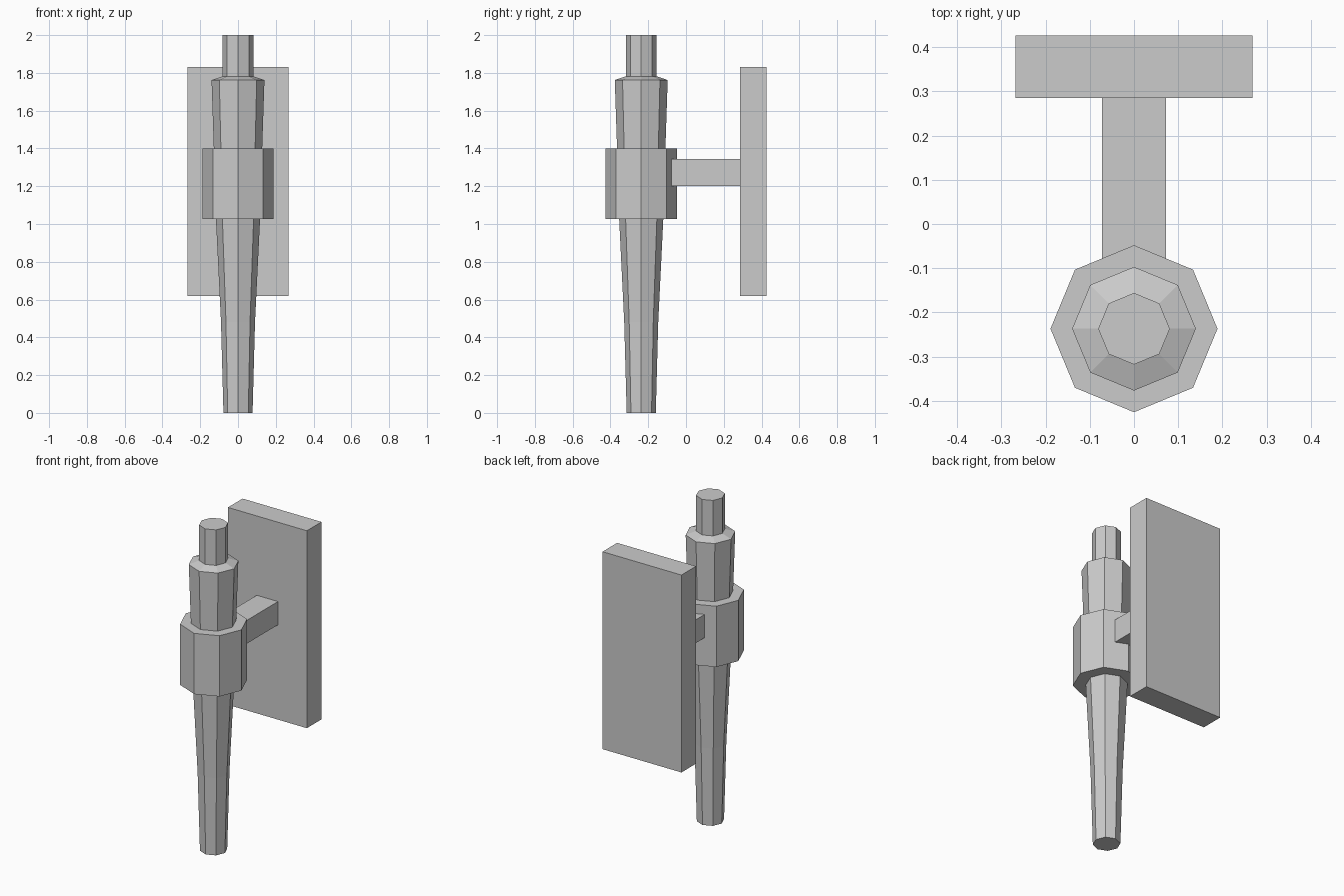
import bpy, bmesh
from math import cos, sin, pi

if "Cube" in bpy.data.objects:
    bpy.data.objects.remove(bpy.data.objects["Cube"])

AXIS_Y = -0.237  # torch axis position
SIDES = 8


def finish(name, bm):
    bmesh.ops.recalc_face_normals(bm, faces=bm.faces[:])
    mesh = bpy.data.meshes.new(name)
    bm.to_mesh(mesh)
    bm.free()
    obj = bpy.data.objects.new(name, mesh)
    bpy.context.collection.objects.link(obj)
    return obj


def turned(name, profile):
    """Eight-sided closed solid from (radius, z) pairs."""
    bm = bmesh.new()
    rings = [[bm.verts.new((r * cos(2 * pi * i / SIDES),
                            AXIS_Y + r * sin(2 * pi * i / SIDES), z))
              for i in range(SIDES)] for r, z in profile]
    for a, b in zip(rings, rings[1:]):
        for i in range(SIDES):
            j = (i + 1) % SIDES
            bm.faces.new((a[i], a[j], b[j], b[i]))
    bm.faces.new(rings[0])
    bm.faces.new(rings[-1])
    return finish(name, bm)


def box(name, lo, hi):
    bm = bmesh.new()
    bmesh.ops.create_cube(bm, size=1)
    for v in bm.verts:
        v.co = [(h + l) / 2 + c * (h - l) for l, h, c in zip(lo, hi, v.co)]
    return finish(name, bm)


# Tapered shaft with shoulder and narrow tip
turned("torch_shaft", [(0.077, 0), (0.09, 0.48), (0.117, 1.03), (0.128, 1.4),
                       (0.14, 1.762), (0.081, 1.782), (0.081, 2.0)])
# Collar gripping the shaft
turned("holder_collar", [(0.189, 1.027), (0.189, 1.4)])
# Arm and wall plate
box("bracket_arm", (-0.072, -0.1, 1.2), (0.072, 0.285, 1.343))
box("wall_plate", (-0.268, 0.285, 0.618), (0.268, 0.427, 1.83))
